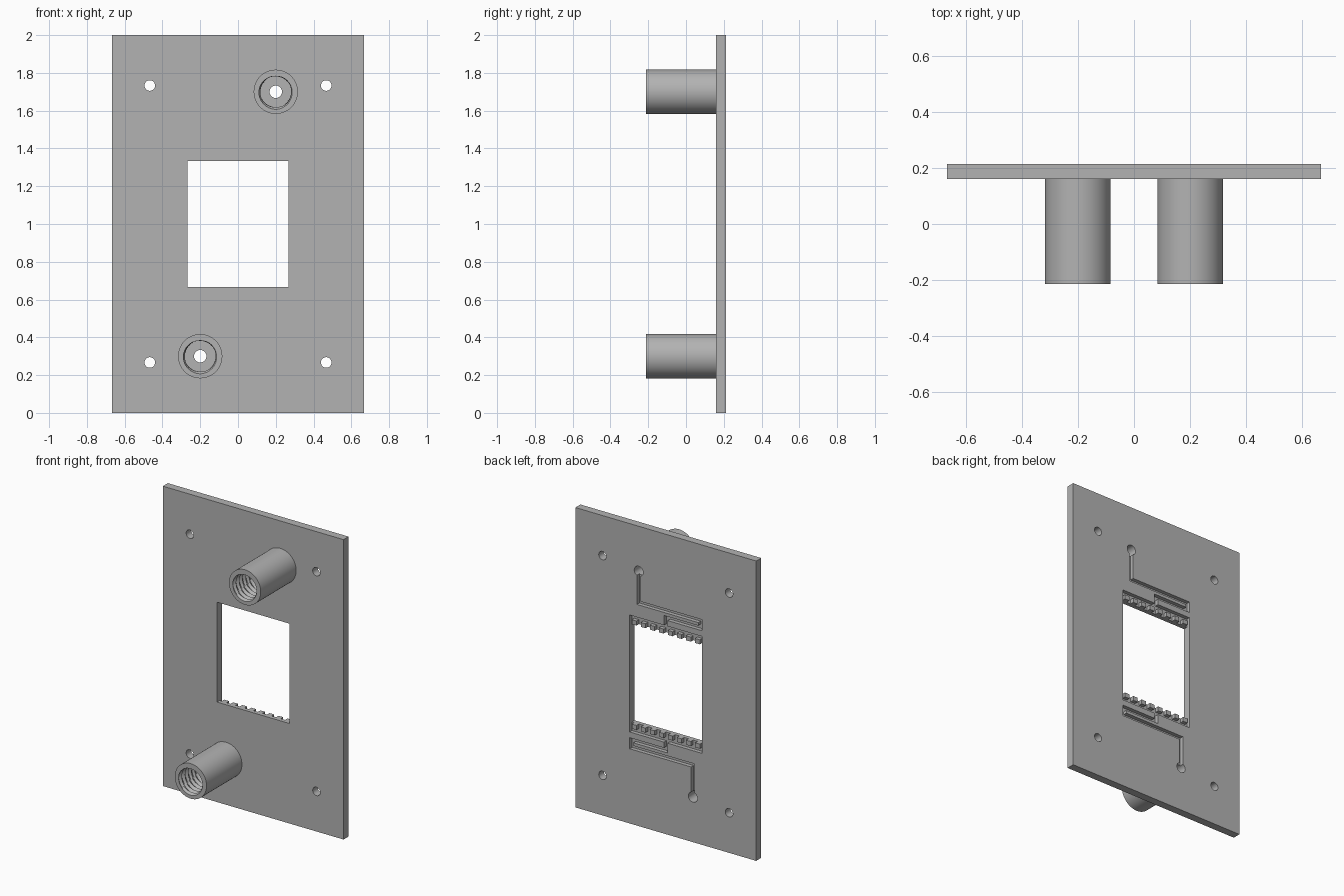
import bpy, bmesh, math
from mathutils import Matrix, Vector

if "Cube" in bpy.data.objects:
    bpy.data.objects.remove(bpy.data.objects["Cube"])

grey = bpy.data.materials.new("plain grey")
grey.use_nodes = True
grey.diffuse_color = (0.45, 0.45, 0.45, 1)
grey.node_tree.nodes["Principled BSDF"].inputs["Base Color"].default_value = grey.diffuse_color

BACK, FACE, TIP = 0.213, 0.16, -0.213   # plate back, plate front, post tip
FLOOR = 0.187                           # bottom of the engraved channels
HALF = 0.267                            # half width of the window
GROOVE = 0.027                          # channel width


def finish(name, bm):
    bmesh.ops.recalc_face_normals(bm, faces=bm.faces)
    mesh = bpy.data.meshes.new(name)
    bm.to_mesh(mesh)
    bm.free()
    mesh.materials.append(grey)
    obj = bpy.data.objects.new(name, mesh)
    bpy.context.collection.objects.link(obj)
    return obj


def box(name, x, y, z):
    bm = bmesh.new()
    low, high = (Vector(p) for p in zip(x, y, z))
    place = Matrix.Translation((low + high) / 2) @ Matrix.Diagonal((*(high - low), 1))
    bmesh.ops.create_cube(bm, size=1, matrix=place)
    return finish(name, bm)


def rod(name, x, z, radius, y0, y1, sides=48):
    bm = bmesh.new()
    place = Matrix.Translation((x, (y0 + y1) / 2, z)) @ Matrix.Rotation(math.pi / 2, 4, "X")
    bmesh.ops.create_cone(bm, cap_ends=True, segments=sides, radius1=radius,
                          radius2=radius, depth=y1 - y0, matrix=place)
    return finish(name, bm)


def thread(name, x, z, y0, y1, pitch=0.034, sides=32, steps=4):
    """Rod whose radius follows a helical triangle wave."""
    bm = bmesh.new()
    count = round((y1 - y0) / pitch * steps)
    rings = []
    for i in range(count + 1):
        y = y0 + (y1 - y0) * i / count
        ring = []
        for j in range(sides):
            turn = j / sides
            wave = abs(((y - y0) / pitch + turn) % 1 * 2 - 1)
            r = 0.081 + 0.014 * wave
            a = turn * math.tau
            ring.append(bm.verts.new((x + r * math.cos(a), y, z + r * math.sin(a))))
        rings.append(ring)
    for a, b in zip(rings, rings[1:]):
        for j in range(sides):
            k = (j + 1) % sides
            bm.faces.new((a[j], a[k], b[k], b[j]))
    bm.faces.new(rings[0])
    bm.faces.new(rings[-1])
    return finish(name, bm)


def cut(target, cutter):
    cutter.hide_render = True
    mod = target.modifiers.new("cut", "BOOLEAN")
    mod.operation, mod.solver, mod.object = "DIFFERENCE", "EXACT", cutter
    bpy.context.view_layer.objects.active = target
    bpy.ops.object.modifier_apply(modifier=mod.name)
    bpy.data.objects.remove(cutter)


def smooth(obj):
    bpy.ops.object.select_all(action="DESELECT")
    obj.select_set(True)
    bpy.context.view_layer.objects.active = obj
    bpy.ops.object.shade_smooth_by_angle(angle=math.radians(30))


# Plate with its window and corner holes
plate = box("plate", (-0.667, 0.667), (FACE, BACK), (0, 2))
cut(plate, box("window_cutter", (-HALF, HALF), (0, 0.4), (0.667, 1.333)))
for x in (-0.467, 0.467):
    for z in (0.267, 1.733):
        cut(plate, rod("corner_hole_cutter", x, z, 0.028, 0, 0.4, 32))

# Channels on the back: laid out for the lower half, turned half a circle for the upper
g = GROOVE / 2
channels = [
    ((-0.2 - g, -0.2 + g), (0.3, 0.525)),          # riser from the port
    ((-0.2 - g, HALF), (0.525 - GROOVE, 0.525)),   # first run
    ((HALF - GROOVE, HALF), (0.51, 0.572)),        # bend
    ((-g, HALF), (0.572 - GROOVE, 0.572)),         # return run
    ((-g, g), (0.56, 0.62)),                       # link to the manifold
    ((-HALF, HALF), (0.61, 0.61 + GROOVE)),        # manifold
]
pitch = 2 * HALF / 8
for i in range(9):                                 # slots between the comb teeth
    c = -HALF + pitch * i
    channels.append(((max(c - 0.016, -HALF), min(c + 0.016, HALF)), (0.62, 0.69)))

for side, name in ((1, "lower"), (-1, "upper")):
    for x, z in channels:
        xs = sorted(side * v for v in x)
        zs = sorted(1 + side * (v - 1) for v in z)
        cut(plate, box("channel_cutter", xs, (FLOOR, 0.3), zs))

    # Threaded post and the port through the plate
    px, pz = -0.2 * side, 1 - 0.7 * side
    cut(plate, rod("port_cutter", px, pz, 0.033, 0, 0.4, 32))
    post = rod(name + "_post", px, pz, 0.117, TIP, FACE, 64)
    cut(post, rod("post_port_cutter", px, pz, 0.033, 0, 0.4, 32))
    cut(post, thread("bore_cutter", px, pz, TIP - 0.01, 0.12))
    smooth(post)

smooth(plate)
